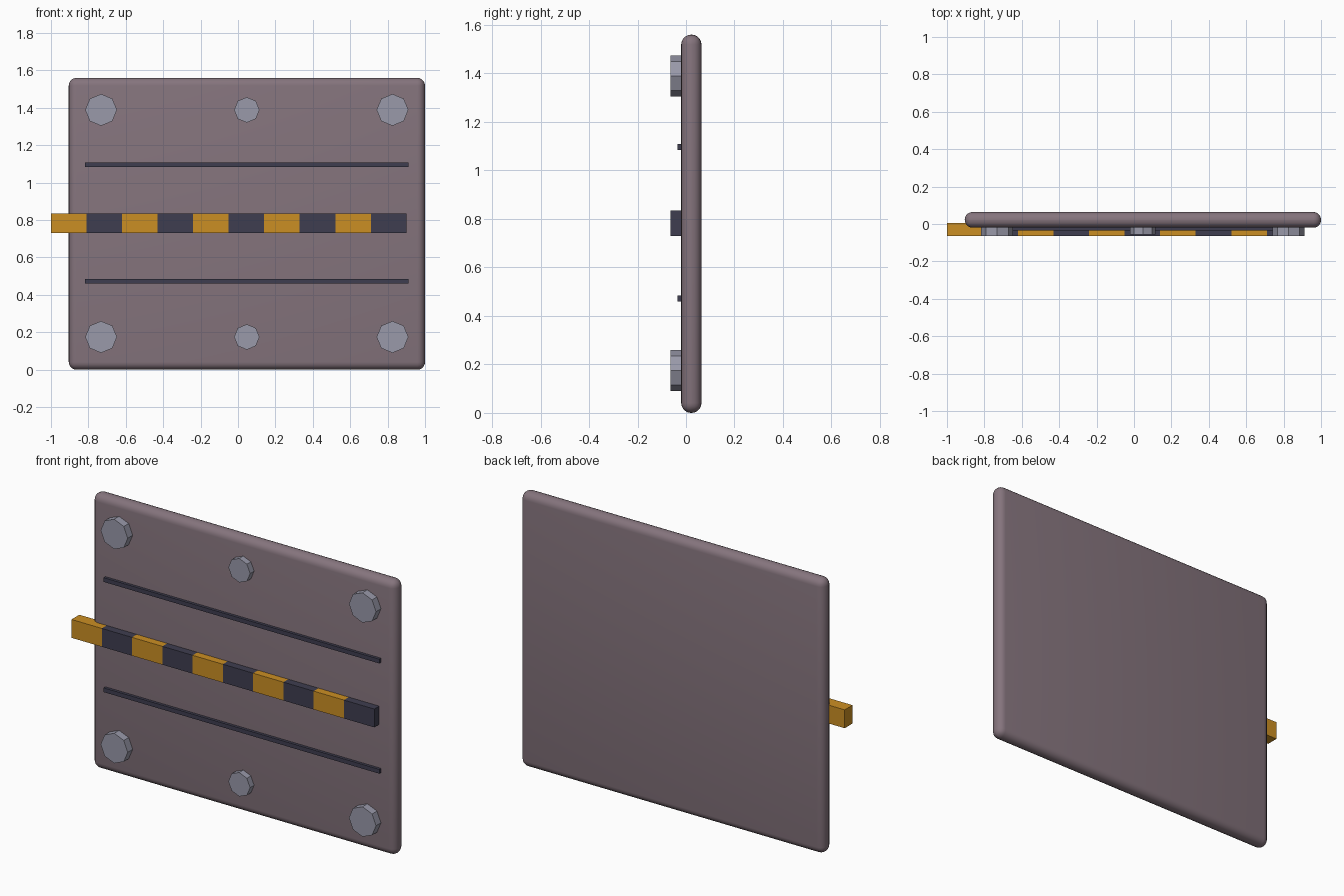
import bpy
from math import pi

if "Cube" in bpy.data.objects:
    bpy.data.objects.remove(bpy.data.objects["Cube"])


def material(name, r, g, b):
    m = bpy.data.materials.new(name)
    m.use_nodes = True
    m.diffuse_color = (r, g, b, 1)
    m.node_tree.nodes["Principled BSDF"].inputs["Base Color"].default_value = (r, g, b, 1)
    return m


mauve = material("mauve painted steel", 0.235, 0.175, 0.205)
steel = material("pale steel", 0.32, 0.32, 0.40)
amber = material("amber paint", 0.60, 0.275, 0.017)
dark = material("dark slate", 0.049, 0.048, 0.080)


def box(name, x, y, z, mat):
    """Box between the (low, high) limits on each axis."""
    lims = (x, y, z)
    bpy.ops.mesh.primitive_cube_add(size=1, location=[(a + b) / 2 for a, b in lims])
    o = bpy.context.object
    o.name = name
    o.scale = [b - a for a, b in lims]
    bpy.ops.object.transform_apply(location=False, rotation=False, scale=True)
    o.data.materials.append(mat)
    return o


CENTRE = 0.047
FACE = -0.02

# Door panel with fully rounded edges
panel = box("panel", (-0.905, 1.0), (FACE, 0.064), (0, 1.56), mauve)
bevel = panel.modifiers.new("rounded_edges", "BEVEL")
bevel.width = 0.041
bevel.segments = 5
bpy.ops.object.modifier_apply(modifier=bevel.name)
bpy.ops.object.shade_smooth_by_angle(angle=pi / 5)

# Hazard bar of alternating blocks, overhanging the panel on one side
for i in range(10):
    x = -1 + 0.19 * i
    box(f"hazard_block_{i + 1}", (x, x + 0.19), (-0.064, 0.006), (0.73, 0.834),
        dark if i % 2 else amber)

# Thin trim strips above and below the bar
for name, z in (("lower_strip", 0.472), ("upper_strip", 1.097)):
    box(name, (CENTRE - 0.865, CENTRE + 0.865), (-0.036, 0), (z - 0.012, z + 0.012), dark)

# Octagonal bolts: large at the corners, smaller in the middle
for row, z in (("lower", 0.175), ("upper", 1.389)):
    for col, side in (("right", -1), ("middle", 0), ("left", 1)):
        radius, front = (0.085, -0.064) if side else (0.068, -0.056)
        bpy.ops.mesh.primitive_cylinder_add(
            vertices=8, radius=radius, depth=-front,
            location=(CENTRE + 0.779 * side, front / 2, z), rotation=(pi / 2, 0, 0))
        bolt = bpy.context.object
        bolt.name = f"{row}_{col}_bolt"
        bolt.data.materials.append(steel)
